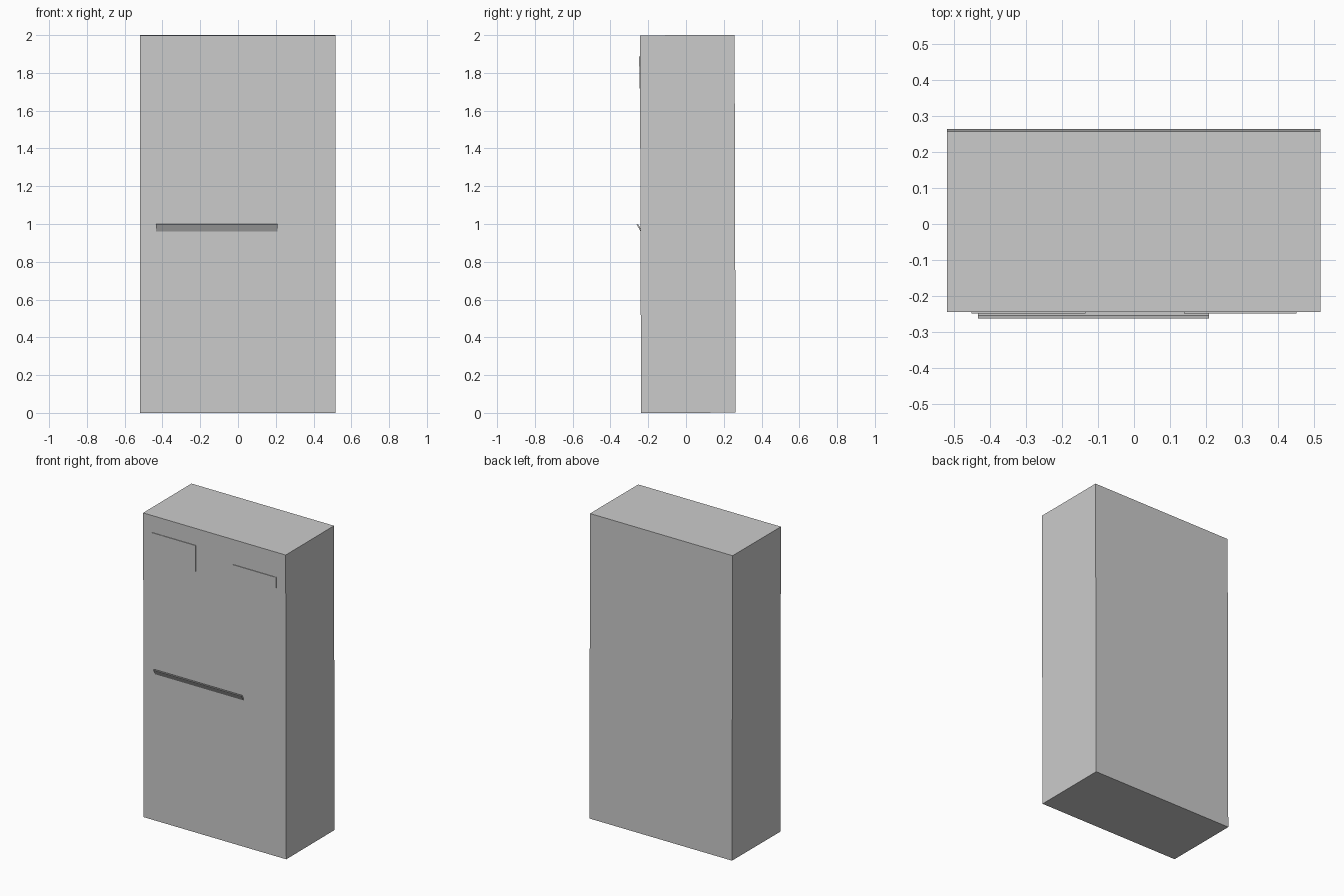
import bpy

if "Cube" in bpy.data.objects:
    bpy.data.objects.remove(bpy.data.objects["Cube"])


def prism(name, profile, x0, x1):
    """Extrude a closed (y, z) profile along x."""
    n = len(profile)
    verts = [(x, y, z) for x in (x0, x1) for y, z in profile]
    faces = [tuple(range(n))[::-1], tuple(range(n, 2 * n))]
    faces += [(i, (i + 1) % n, n + (i + 1) % n, n + i) for i in range(n)]
    mesh = bpy.data.meshes.new(name)
    mesh.from_pydata(verts, [], faces)
    # make every normal point outward
    import bmesh
    bm = bmesh.new()
    bm.from_mesh(mesh)
    bmesh.ops.recalc_face_normals(bm, faces=bm.faces)
    bm.to_mesh(mesh)
    bm.free()
    obj = bpy.data.objects.new(name, mesh)
    bpy.context.collection.objects.link(obj)
    return obj


def front_y(z):
    """Front of the cabinet, which leans very slightly forward."""
    return -0.238 - 0.003 * z


# Cabinet body
prism("cabinet_body",
      [(front_y(0), 0), (0.263, 0.001), (0.257, 2), (front_y(2), 1.999)],
      -0.518, 0.517)

# Raised plates near the top of the front: name, x range, z range
for name, x0, x1, z0, z1 in [
    ("large_front_plate", -0.45, -0.135, 1.718, 1.888),
    ("small_front_plate", 0.138, 0.45, 1.767, 1.835),
]:
    prism(name,
          [(front_y(z0) - 0.004, z0), (front_y(z0) + 0.003, z0),
           (front_y(z1) + 0.003, z1), (front_y(z1) - 0.004, z1)],
          x0, x1)

# Slanted grip strip across the middle of the front
prism("grip_strip",
      [(-0.240, 0.96), (-0.232, 0.962), (-0.254, 1.0), (-0.262, 0.998)],
      -0.433, 0.208)
